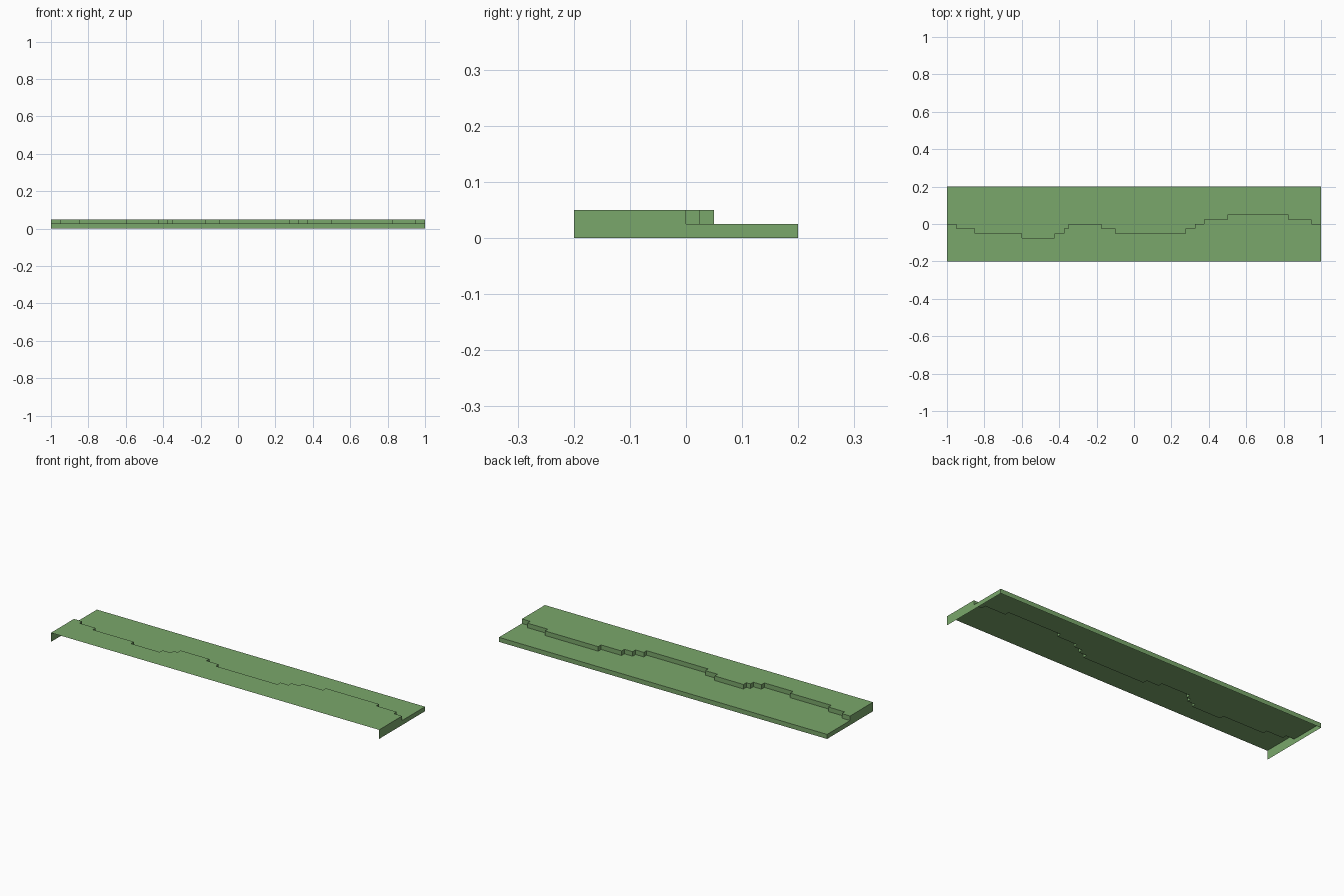
import bpy, bmesh

if "Cube" in bpy.data.objects:
    bpy.data.objects.remove(bpy.data.objects["Cube"])

LOW, HIGH, HALF_X, HALF_Y = 0.025, 0.05, 1.0, 0.2

grass = bpy.data.materials.new("grass_green")
grass.diffuse_color = (0.195, 0.386, 0.147, 1)
grass.use_nodes = True
grass.node_tree.nodes["Principled BSDF"].inputs["Base Color"].default_value = grass.diffuse_color

# Jagged ledge: each run starts at x and keeps the given y
runs = [(-1, 0), (-.95, -.025), (-.85, -.05), (-.6, -.075), (-.425, -.05),
        (-.375, -.025), (-.35, 0), (-.175, -.025), (-.1, -.05), (.275, -.025),
        (.325, 0), (.375, .025), (.5, .05), (.825, .025), (.95, 0)]
path = []
for i, (x, y) in enumerate(runs):
    end = runs[i + 1][0] if i + 1 < len(runs) else HALF_X
    path += [(x, y), (end, y)]

bm = bmesh.new()


def face(*points):
    return bm.faces.new([bm.verts.new(p) for p in points])


# Upper and lower terraces, both bounded by the ledge
face((-HALF_X, -HALF_Y, HIGH), (HALF_X, -HALF_Y, HIGH),
     *[(x, y, HIGH) for x, y in reversed(path)])
face(*[(x, y, LOW) for x, y in path],
     (HALF_X, HALF_Y, LOW), (-HALF_X, HALF_Y, LOW))

# Risers along the ledge, facing the lower terrace
for (x0, y0), (x1, y1) in zip(path, path[1:]):
    face((x1, y1, LOW), (x0, y0, LOW), (x0, y0, HIGH), (x1, y1, HIGH))

# Back wall (front and underside are open)
face((HALF_X, HALF_Y, 0), (-HALF_X, HALF_Y, 0),
     (-HALF_X, HALF_Y, LOW), (HALF_X, HALF_Y, LOW))

# Stepped end walls
profile = [(-HALF_Y, 0), (HALF_Y, 0), (HALF_Y, LOW), (0, LOW), (0, HIGH), (-HALF_Y, HIGH)]
face(*[(HALF_X, y, z) for y, z in profile])
face(*[(-HALF_X, y, z) for y, z in reversed(profile)])

bmesh.ops.remove_doubles(bm, verts=bm.verts, dist=1e-5)
mesh = bpy.data.meshes.new("terrain_ledge")
bm.to_mesh(mesh)
bm.free()
mesh.materials.append(grass)
bpy.context.collection.objects.link(bpy.data.objects.new("terrain_ledge", mesh))
